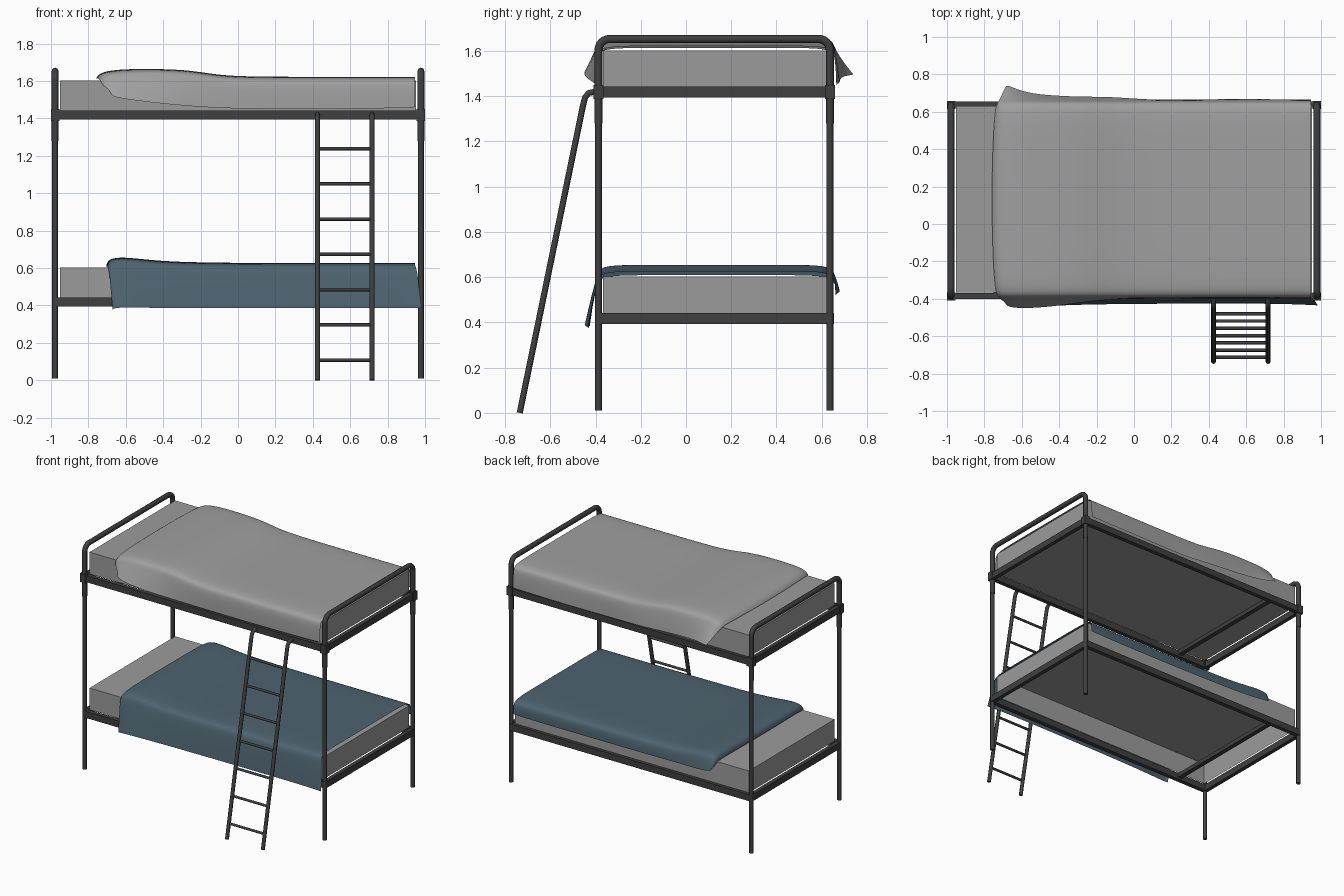
import bpy, bmesh, math
from mathutils import Vector

if "Cube" in bpy.data.objects:
    bpy.data.objects.remove(bpy.data.objects["Cube"])


def material(name, r, g, b):
    m = bpy.data.materials.new(name)
    m.diffuse_color = (r, g, b, 1)
    m.use_nodes = True
    m.node_tree.nodes["Principled BSDF"].inputs["Base Color"].default_value = m.diffuse_color
    return m


METAL = material("dark metal", 0.05, 0.05, 0.05)
FABRIC = material("mattress grey", 0.33, 0.33, 0.335)
GREY = material("blanket grey", 0.35, 0.35, 0.35)
BLUE = material("blanket blue", 0.075, 0.125, 0.16)


def add_mesh(name, bm, mat):
    me = bpy.data.meshes.new(name)
    bm.to_mesh(me)
    bm.free()
    ob = bpy.data.objects.new(name, me)
    bpy.context.collection.objects.link(ob)
    me.materials.append(mat)
    return ob


def select(ob):
    bpy.ops.object.select_all(action='DESELECT')
    ob.select_set(True)
    bpy.context.view_layer.objects.active = ob


def box(name, lo, hi, mat, open_bottom=False):
    bm = bmesh.new()
    bmesh.ops.create_cube(bm, size=1)
    for v in bm.verts:
        v.co = Vector([(a + b) / 2 + c * (b - a) for a, b, c in zip(lo, hi, v.co)])
    if open_bottom:
        bm.normal_update()
        down = [f for f in bm.faces if f.normal.z < -0.9]
        bmesh.ops.delete(bm, geom=down, context='FACES_ONLY')
    return add_mesh(name, bm, mat)


def tube(name, pts, r):
    cu = bpy.data.curves.new(name, 'CURVE')
    cu.dimensions = '3D'
    cu.bevel_depth = r
    cu.bevel_resolution = 2
    cu.use_fill_caps = True
    sp = cu.splines.new('POLY')
    sp.points.add(len(pts) - 1)
    for p, co in zip(sp.points, pts):
        p.co = (*co, 1)
    cu.materials.append(METAL)
    ob = bpy.data.objects.new(name, cu)
    bpy.context.collection.objects.link(ob)
    select(ob)
    bpy.ops.object.convert(target='MESH')
    bpy.ops.object.shade_smooth_by_angle(angle=math.radians(50))


PX, YF, YB = 0.978, -0.387, 0.636   # post centre lines

# posts, collars and end hoops
for sx, side in ((-1, "left"), (1, "right")):
    x = sx * PX
    for y, end in ((YF, "front"), (YB, "back")):
        tube(f"{end}_{side}_post", [(x, y, 0.01), (x, y, 1.4)], 0.0155)
        box(f"{end}_{side}_collar", (x - 0.023, y - 0.022, 1.387),
            (x + 0.023, y + 0.022, 1.45), METAL)
    R, top = 0.05, 1.653
    path = [(x, YF, 1.28)]
    for cy, a0 in ((YF + R, 180), (YB - R, 90)):
        for i in range(7):
            a = math.radians(a0 - 15 * i)
            path.append((x, cy + R * math.cos(a), top - R + R * math.sin(a)))
    path.append((x, YB, 1.28))
    tube(f"{side}_hoop", path, 0.018)

# bed frames with cross bar
for z, bed in ((0.394, "lower"), (1.394, "upper")):
    h = z + 0.048
    for y, end in ((YF, "front"), (YB, "back")):
        box(f"{bed}_{end}_rail", (-PX, y - 0.014, z), (PX, y + 0.018, h), METAL)
    for sx, side in ((-1, "left"), (1, "right")):
        x = sx * PX
        box(f"{bed}_{side}_rail", (x - 0.015, YF, z), (x + 0.015, YB, h), METAL)
    box(f"{bed}_cross_bar", (-0.75, YF, z + 0.015), (-0.715, YB, h - 0.002), METAL)
    # mattress, the lower one is open underneath
    box(f"{bed}_mattress", (-0.953, -0.366, h), (0.953, 0.63, z + 0.208), FABRIC,
        open_bottom=(bed == "lower"))

# ladder
for x, side in ((0.425, "left"), (0.717, "right")):
    tube(f"ladder_{side}_side", [(x, -0.735, 0), (x, -0.455, 1.36), (x, -0.446, 1.395),
                                 (x, -0.43, 1.414), (x, -0.39, 1.422)], 0.0135)
for i in range(7):
    z = 0.107 + 0.1885 * i
    y = -0.735 + 0.28 * z / 1.36
    tube(f"ladder_rung_{i + 1}", [(0.425, y, z), (0.717, y, z)], 0.009)


def blanket(name, rows, bulge, flare, mat):
    """Drape a sheet through stations (x, top z, back hem y, z, front hem y, z)."""
    bm = bmesh.new()
    grid = []
    for k, (x, zt, yb, zb, yf, zf) in enumerate(rows):
        sb, sf = 0.652, -0.388          # shoulders over the mattress edges
        low = zt - 0.035
        prof = [(yb, zb), ((yb + sb) / 2 + 0.004, (zb + low) / 2), (sb + 0.004, low),
                (sb - 0.012, zt - 0.003)]
        prof += [(sb + (sf - sb) * t, zt + 0.004) for t in (0.12, 0.3, 0.5, 0.7, 0.88)]
        prof += [(sf + 0.012, zt - 0.003), (sf - 0.004, low),
                 ((yf + sf) / 2 - 0.004, (zf + low) / 2), (yf, zf)]
        n = len(prof) - 1
        fade = max(0, 1 - k / 4)
        last = k == len(rows) - 1
        line = []
        for j, (y, z) in enumerate(prof):
            dx = -bulge * fade * math.sin(math.pi * j / n)
            if last and j > n - 3:
                dx += flare * (j - n + 3) / 3
            line.append(bm.verts.new((x + dx, y, z)))
        grid.append(line)
    for a, b in zip(grid, grid[1:]):
        for j in range(len(a) - 1):
            bm.faces.new((a[j], a[j + 1], b[j + 1], b[j]))
    bmesh.ops.recalc_face_normals(bm, faces=bm.faces)
    bm.normal_update()
    if sum(f.normal.z for f in bm.faces) < 0:
        bmesh.ops.reverse_faces(bm, faces=bm.faces)
    ob = add_mesh(name, bm, mat)
    for p in ob.data.polygons:
        p.use_smooth = True
    sub = ob.modifiers.new("soften", 'SUBSURF')
    sub.levels = sub.render_levels = 2
    sub.boundary_smooth = 'PRESERVE_CORNERS'


# blankets
blanket("upper_blanket", [
    (-0.685, 1.61, 0.735, 1.50, -0.42, 1.55),
    (-0.68, 1.645, 0.745, 1.495, -0.445, 1.515),
    (-0.58, 1.66, 0.70, 1.49, -0.452, 1.50),
    (-0.42, 1.66, 0.685, 1.48, -0.44, 1.48),
    (-0.26, 1.655, 0.68, 1.47, -0.415, 1.465),
    (-0.10, 1.625, 0.68, 1.46, -0.402, 1.455),
    (0.10, 1.618, 0.66, 1.45, -0.397, 1.45),
    (0.50, 1.618, 0.67, 1.45, -0.397, 1.45),
    (0.90, 1.618, 0.665, 1.455, -0.397, 1.455),
    (0.945, 1.618, 0.665, 1.455, -0.397, 1.46)], 0.075, 0, GREY)
blanket("lower_blanket", [
    (-0.67, 0.605, 0.67, 0.55, -0.43, 0.375),
    (-0.67, 0.645, 0.68, 0.545, -0.445, 0.385),
    (-0.60, 0.655, 0.68, 0.535, -0.45, 0.39),
    (-0.48, 0.64, 0.67, 0.53, -0.44, 0.387),
    (-0.30, 0.625, 0.665, 0.525, -0.43, 0.385),
    (0.20, 0.622, 0.66, 0.52, -0.425, 0.385),
    (0.80, 0.622, 0.66, 0.52, -0.425, 0.385),
    (0.945, 0.622, 0.66, 0.525, -0.435, 0.385)], 0.035, 0.037, BLUE)
